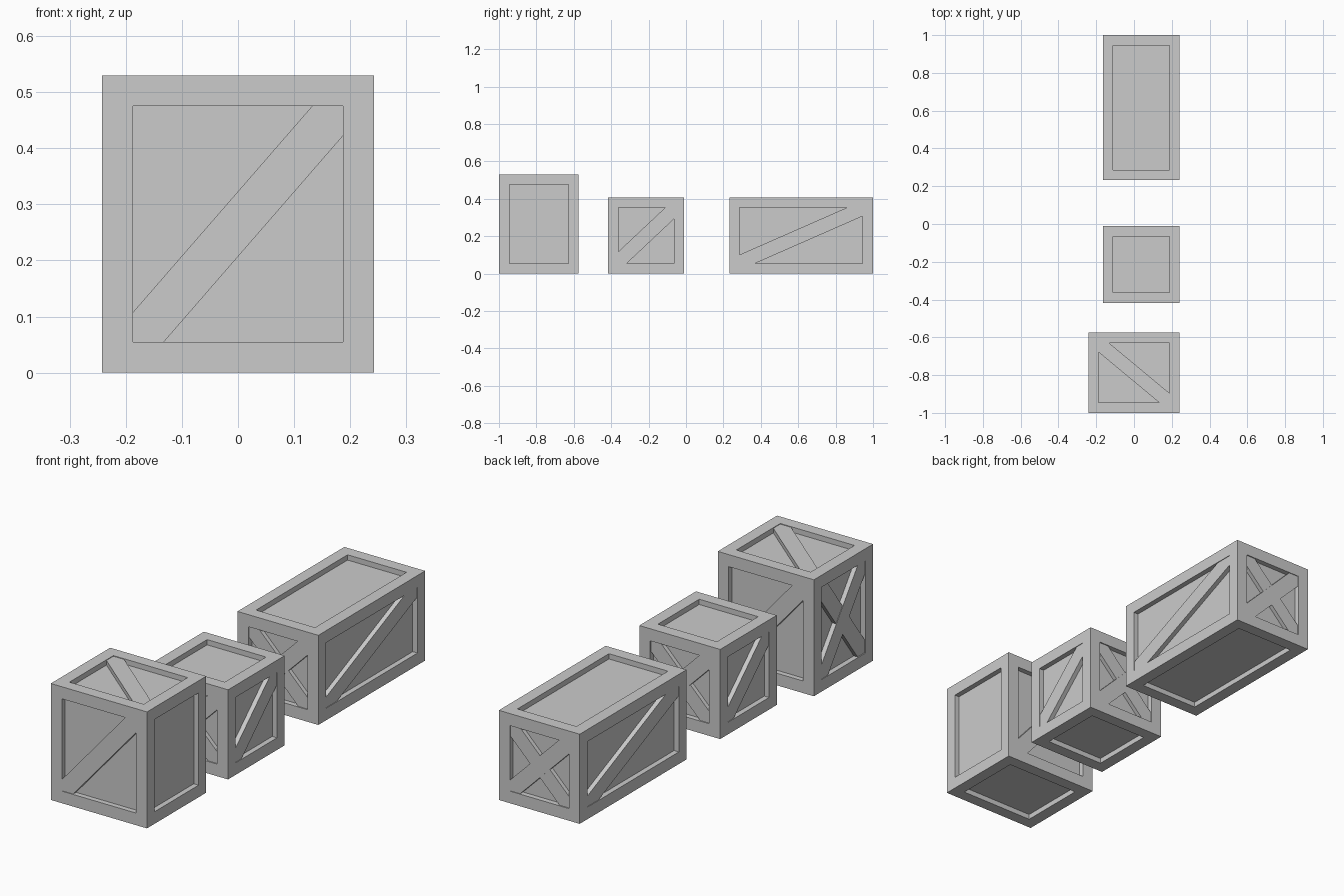
import bpy, bmesh
from mathutils import Vector

if "Cube" in bpy.data.objects:
    bpy.data.objects.remove(bpy.data.objects["Cube"])

RIM, RECESS, STRIP = 0.055, 0.024, 0.021   # frame width, panel depth, brace thickness

# face name -> (outward normal, up direction on the face)
SIDES = {
    "front": (Vector((0, -1, 0)), Vector((0, 0, 1))),
    "back": (Vector((0, 1, 0)), Vector((0, 0, 1))),
    "right": (Vector((1, 0, 0)), Vector((0, 0, 1))),
    "left": (Vector((-1, 0, 0)), Vector((0, 0, 1))),
    "top": (Vector((0, 0, 1)), Vector((1, 0, 0))),
}


def finish(bm, name):
    bmesh.ops.recalc_face_normals(bm, faces=bm.faces)
    mesh = bpy.data.meshes.new(name)
    bm.to_mesh(mesh)
    bm.free()
    obj = bpy.data.objects.new(name, mesh)
    bpy.context.collection.objects.link(obj)


def half_extent(size, axis):
    return sum(abs(s * a) for s, a in zip(size, axis)) / 2


# Box with a sunken panel on each of its six faces
def crate_body(name, centre, size):
    bm = bmesh.new()
    bmesh.ops.create_cube(bm, size=1)
    bmesh.ops.scale(bm, vec=size, verts=bm.verts)
    bm.normal_update()
    panels = list(bm.faces)
    bmesh.ops.inset_individual(bm, faces=panels, thickness=RIM, use_even_offset=True)
    bm.normal_update()
    normals = [f.normal.copy() for f in panels]
    for face, n in zip(panels, normals):
        new = bmesh.ops.extrude_discrete_faces(bm, faces=[face])["faces"][0]
        bmesh.ops.translate(bm, vec=-n * RECESS, verts=new.verts)
    bmesh.ops.translate(bm, vec=centre, verts=bm.verts)
    finish(bm, name)


# Diagonal plank with its ends mitred into two corners of a panel
def brace(name, centre, size, side, a, b, flip=1, thick=STRIP):
    n, v = SIDES[side]
    u = v.cross(n)
    w, h = half_extent(size, u) - RIM, half_extent(size, v) - RIM
    base = centre + n * (half_extent(size, n) - RECESS)
    outline = [(-w, -h), (a - w, -h), (w, h - b), (w, h), (w - a, h), (-w, b - h)]
    bm = bmesh.new()
    face = bm.faces.new([bm.verts.new(base + u * p * flip + v * q) for p, q in outline])
    new = bmesh.ops.extrude_face_region(bm, geom=[face])["geom"]
    bmesh.ops.translate(bm, vec=n * thick,
                        verts=[g for g in new if isinstance(g, bmesh.types.BMVert)])
    finish(bm, name)


# name, low corner, high corner, single braces, crossed braces (side: mitre lengths)
CRATES = [
    ("tall_crate", (-0.242, -1, 0), (0.242, -0.574, 0.53),
     {"front": (0.055, 0.053), "back": (0.055, 0.053), "top": (0.05, 0.054)},
     {"left": (0.05, 0.06)}),
    ("small_crate", (-0.165, -0.417, 0), (0.242, -0.01, 0.408),
     {"right": (0.046, 0.062), "left": (0.046, 0.062)},
     {"front": (0.05, 0.05), "back": (0.05, 0.05)}),
    ("long_crate", (-0.165, 0.232, 0), (0.242, 1, 0.408),
     {"right": (0.084, 0.046), "left": (0.084, 0.046)},
     {"front": (0.05, 0.05), "back": (0.05, 0.05)}),
]

for name, low, high, singles, crosses in CRATES:
    low, high = Vector(low), Vector(high)
    centre, size = (low + high) / 2, high - low
    crate_body(name + "_body", centre, size)
    for side, (a, b) in {**singles, **crosses}.items():
        brace(f"{name}_{side}_brace", centre, size, side, a, b)
    for side, (a, b) in crosses.items():
        brace(f"{name}_{side}_cross_brace", centre, size, side, a, b, -1, STRIP - 0.002)
